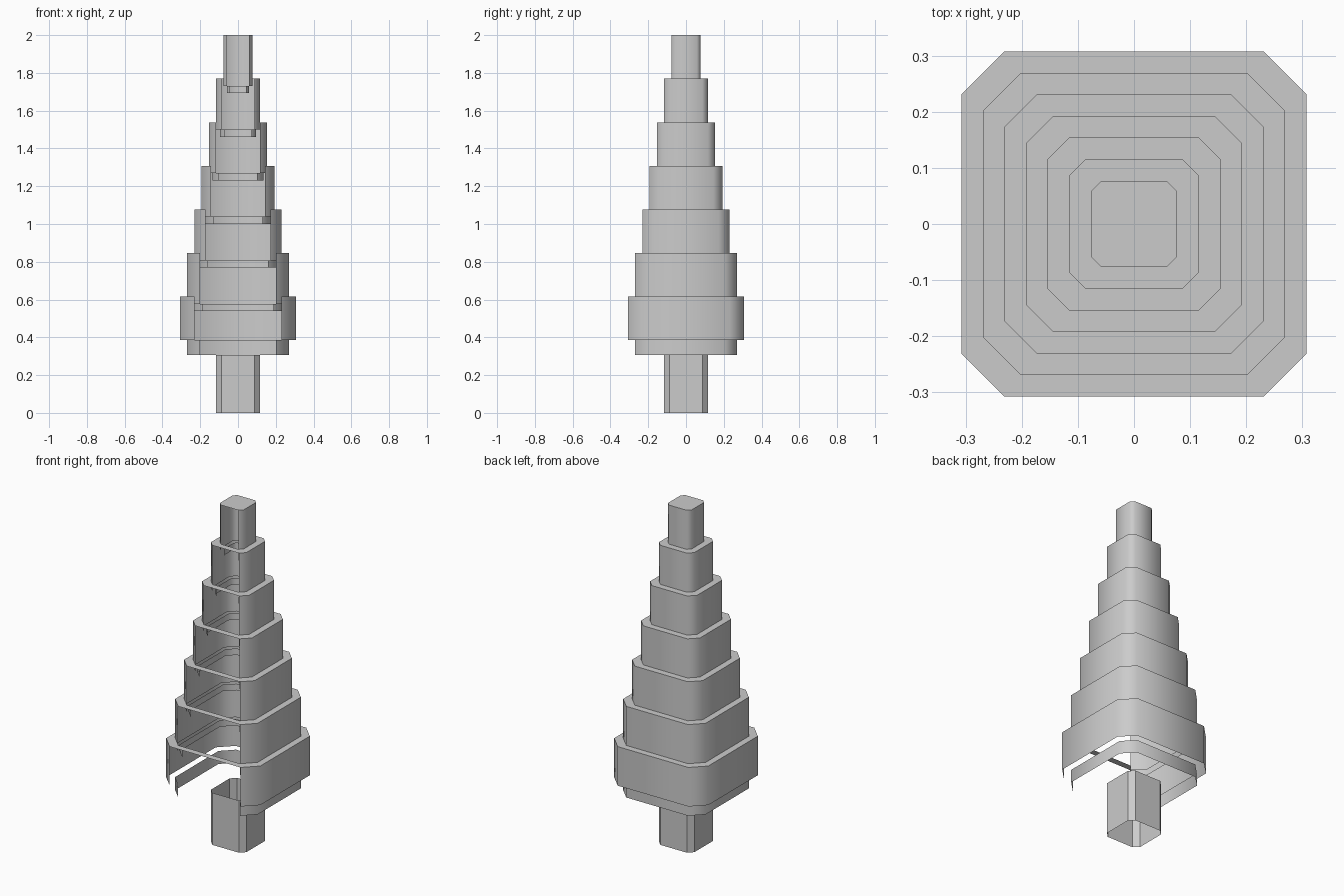
import bpy, math

if "Cube" in bpy.data.objects:
    bpy.data.objects.remove(bpy.data.objects["Cube"])

U = 2.0 / 52.0   # grid unit: the whole model is 52 units tall


def octagon(half, z):
    """Chamfered square; first edge (point 0 to 1) is the front one."""
    h, c = half * U, half * U * 0.75
    return [(-c, -h, z * U), (c, -h, z * U), (h, -c, z * U), (h, c, z * U),
            (c, h, z * U), (-c, h, z * U), (-h, c, z * U), (-h, -c, z * U)]


def shell(name, half, z0, z1, open_front=True, top=None, inner=0, smooth=True):
    verts = octagon(half, z0) + octagon(half, z1)
    faces = [(i, (i + 1) % 8, 8 + (i + 1) % 8, 8 + i)
             for i in range(1 if open_front else 0, 8)]
    if top == "ledge":
        verts += octagon(inner, z1)
        faces += [(8 + i, 8 + (i + 1) % 8, 16 + (i + 1) % 8, 16 + i) for i in range(8)]
    elif top == "cap":
        faces.append(tuple(range(8, 16)))
    me = bpy.data.meshes.new(name)
    me.from_pydata(verts, [], faces)
    if smooth:
        for p in me.polygons:
            p.use_smooth = True
        me.set_sharp_from_angle(angle=math.radians(60))
    ob = bpy.data.objects.new(name, me)
    bpy.context.collection.objects.link(ob)
    return ob


# Trunk: open tube
shell("trunk", 3, 0, 8, open_front=False, smooth=False)

# Foliage tiers: open-fronted wall with a top ledge, and a narrower skirt below
for k in range(7):
    half = 8 - k
    top = 16 + 6 * k
    split = 10 if k == 0 else top - 7
    inset = 1.0 if k == 0 else 0.5
    shell(f"tier_{k + 1}", half, split, top,
          top="cap" if k == 6 else "ledge", inner=half - 1)
    shell(f"tier_skirt_{k + 1}", half - inset, top - 8, split)
